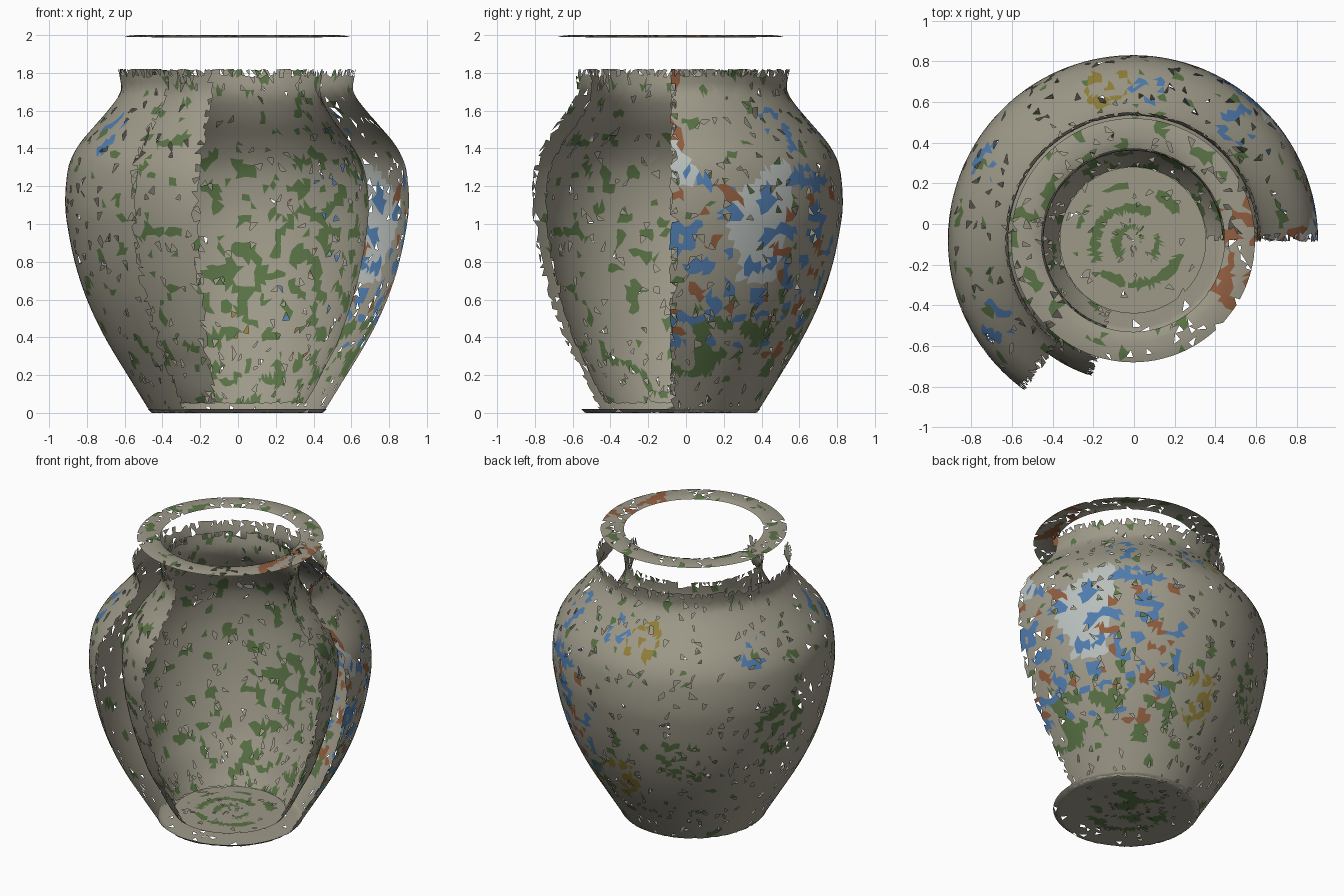
import bpy, bmesh, math, random
from mathutils import Vector, noise

if "Cube" in bpy.data.objects:
    bpy.data.objects.remove(bpy.data.objects["Cube"])

random.seed(4)
CENTRE = Vector((-0.005, -0.08, 0))

# Glaze colours
COLOURS = {
    "clay": (0.34, 0.32, 0.25, 1), "green": (0.10, 0.17, 0.06, 1),
    "blue": (0.08, 0.20, 0.42, 1), "rust": (0.28, 0.11, 0.05, 1),
    "pale": (0.48, 0.52, 0.50, 1), "ochre": (0.28, 0.21, 0.04, 1),
}
NAMES = list(COLOURS)
MATS = []
for n, c in COLOURS.items():
    m = bpy.data.materials.new(n + "_glaze")
    m.diffuse_color = c
    m.use_nodes = True
    m.node_tree.nodes["Principled BSDF"].inputs["Base Color"].default_value = m.diffuse_color
    MATS.append(m)


def resample(pts, n):
    """n + 1 evenly spaced points on a smooth curve through pts."""
    fine = []
    p = [Vector(q) for q in pts]
    for i in range(len(p) - 1):
        a, b = p[max(i - 1, 0)], p[i]
        c, d = p[i + 1], p[min(i + 2, len(p) - 1)]
        for k in range(12):
            t = k / 12
            fine.append(0.5 * (2 * b + (c - a) * t + (2 * a - 5 * b + 4 * c - d) * t * t
                               + (3 * b - a - 3 * c + d) * t ** 3))
    fine.append(p[-1])
    dist = [0]
    for a, b in zip(fine, fine[1:]):
        dist.append(dist[-1] + (b - a).length)
    out, j = [], 0
    for i in range(n + 1):
        s = dist[-1] * i / n
        while j < len(fine) - 2 and dist[j + 1] < s:
            j += 1
        out.append(fine[j].lerp(fine[j + 1], (s - dist[j]) / max(dist[j + 1] - dist[j], 1e-6)))
    return out


def sheet(name, profile, rows, cols, start, end, paint, ragged_top=False, holes=0.035):
    """Worn, triangulated surface of revolution with missing flakes."""
    closed = end - start >= 360
    prof = resample(profile, rows)
    bm = bmesh.new()
    grid = []
    for i, (r, z) in enumerate(prof):
        line = []
        for j in range(cols if closed else cols + 1):
            step = math.radians(end - start) / cols
            a = math.radians(start) + step * (j + random.uniform(-0.3, 0.3))
            f = 0 if i in (0, rows) and not ragged_top else random.uniform(-0.3, 0.3)
            k = min(max(i + (1 if f > 0 else -1), 0), rows)
            rr, zz = Vector((r, z)).lerp(prof[k], abs(f))
            line.append(bm.verts.new(CENTRE + Vector((rr * math.cos(a), rr * math.sin(a), zz))))
        grid.append(line)
    for i in range(rows):
        for j in range(cols):
            k = (j + 1) % len(grid[0])
            a, b, c, d = grid[i][j], grid[i][k], grid[i + 1][k], grid[i + 1][j]
            tris = ((a, b, c), (a, c, d)) if random.random() < 0.5 else ((a, b, d), (b, c, d))
            edge = (not closed and j in (0, cols - 1)) or (ragged_top and i == rows - 1)
            for t in tris:
                if random.random() < (0.4 if edge else holes):
                    continue
                f = bm.faces.new(t)
                f.smooth = True
                p = f.calc_center_median() - CENTRE
                ang = math.degrees(math.atan2(p.y, p.x)) % 360
                f.material_index = NAMES.index(paint(p, ang))
    bmesh.ops.delete(bm, geom=[v for v in bm.verts if not v.link_faces], context='VERTS')
    me = bpy.data.meshes.new(name)
    bm.to_mesh(me)
    bm.free()
    for m in MATS:
        me.materials.append(m)
    ob = bpy.data.objects.new(name, me)
    bpy.context.collection.objects.link(ob)
    return ob


def blot(p, scale, seed):
    return noise.noise(p * scale + Vector((seed, seed * 2, 0)))


def near(p, ang, a0, z0, size):
    return math.hypot(math.radians(ang - a0) * 0.85, p.z - z0) < size


def paint_outer(p, ang):
    if ang < 5 and p.z > 1.35 and blot(p, 9, 2) > -0.1:
        return "rust"
    if ang < 75 and 0.2 < p.z < 1.5:
        if p.z < 0.55 and blot(p, 8, 5) > 0.08:
            return "green"
        if 0.35 < p.z < 1.3 and blot(p, 11, 1) > 0.22:
            return "blue"
        if 0.3 < p.z < 1.2 and blot(p, 11, 9) > 0.33:
            return "rust"
        if p.z > 0.7 and ang < 45 and blot(p, 3, 3) > -0.1:
            return "pale"
    # scattered sprays round the back and left
    for a0, z0, size, col in ((100, 1.5, 0.13, "ochre"), (85, 1.52, 0.1, "blue"), (48, 1.5, 0.12, "blue"),
                              (152, 1.45, 0.1, "blue"), (210, 1.47, 0.12, "blue"), (120, 0.75, 0.18, "green"),
                              (88, 0.5, 0.16, "ochre"), (165, 0.9, 0.2, "green")):
        if near(p, ang, a0, z0, size) and blot(p, 14, a0) > 0.08:
            return col
    return "green" if blot(p, 12, 7) > 0.5 else "clay"


def paint_inner(p, ang):
    dense = 0.17 if 5 < ang < 110 and p.z < 1.4 else 0.36
    return "green" if blot(p, 13, 4) > dense else "clay"


def paint_floor(p, ang):
    # brushed spiral
    r = math.hypot(p.x, p.y)
    turn = (r / 0.11 - ang / 360) % 1
    return "green" if 0.04 < r < 0.29 and turn < 0.42 and blot(p, 9, 6) > -0.15 else "clay"


def paint_rim(p, ang):
    if ang > 325 or ang < 20:
        return "rust" if blot(p, 14, 3) > 0.05 else "clay"
    return "green" if blot(p, 11, 8) > 0.28 else "clay"


def paint_base(p, ang):
    r = math.hypot(p.x, p.y)
    return "green" if r < 0.26 and blot(p, 10, 6) > 0.05 else "clay"


# Outer wall, cut open at the front right
sheet("outer_wall", [(0.455, 0.0), (0.475, 0.03), (0.58, 0.2), (0.70, 0.4), (0.795, 0.6), (0.86, 0.8),
                     (0.90, 1.0), (0.91, 1.1), (0.905, 1.22), (0.885, 1.33), (0.83, 1.43), (0.745, 1.53),
                     (0.66, 1.63), (0.615, 1.70), (0.615, 1.75), (0.63, 1.82)],
      54, 104, 0, 234, paint_outer, ragged_top=True)

# Inner wall, slightly longer than the outer one
sheet("inner_wall", [(0.36, 0.05), (0.41, 0.13), (0.47, 0.25), (0.545, 0.4), (0.64, 0.7), (0.69, 0.98),
                     (0.695, 1.15), (0.67, 1.3), (0.60, 1.43), (0.51, 1.55), (0.45, 1.66), (0.44, 1.72),
                     (0.455, 1.82)],
      50, 90, 0, 253, paint_inner, ragged_top=True)

# Complete mouth ring floating above the broken neck
sheet("mouth_ring", [(0.45, 1.988), (0.47, 1.998), (0.53, 2.0), (0.58, 1.996), (0.60, 1.99)],
      5, 100, 0, 360, paint_rim, holes=0.07)

# Inside floor
sheet("inner_floor", [(0.004, 0.05), (0.2, 0.05), (0.36, 0.05)], 14, 64, 0, 360, paint_floor, holes=0.02)

# Underside with a low foot edge
sheet("base", [(0.004, 0.008), (0.2, 0.006), (0.40, 0.002), (0.455, 0.0), (0.473, 0.02)],
      16, 72, 0, 360, paint_base, holes=0.03)
